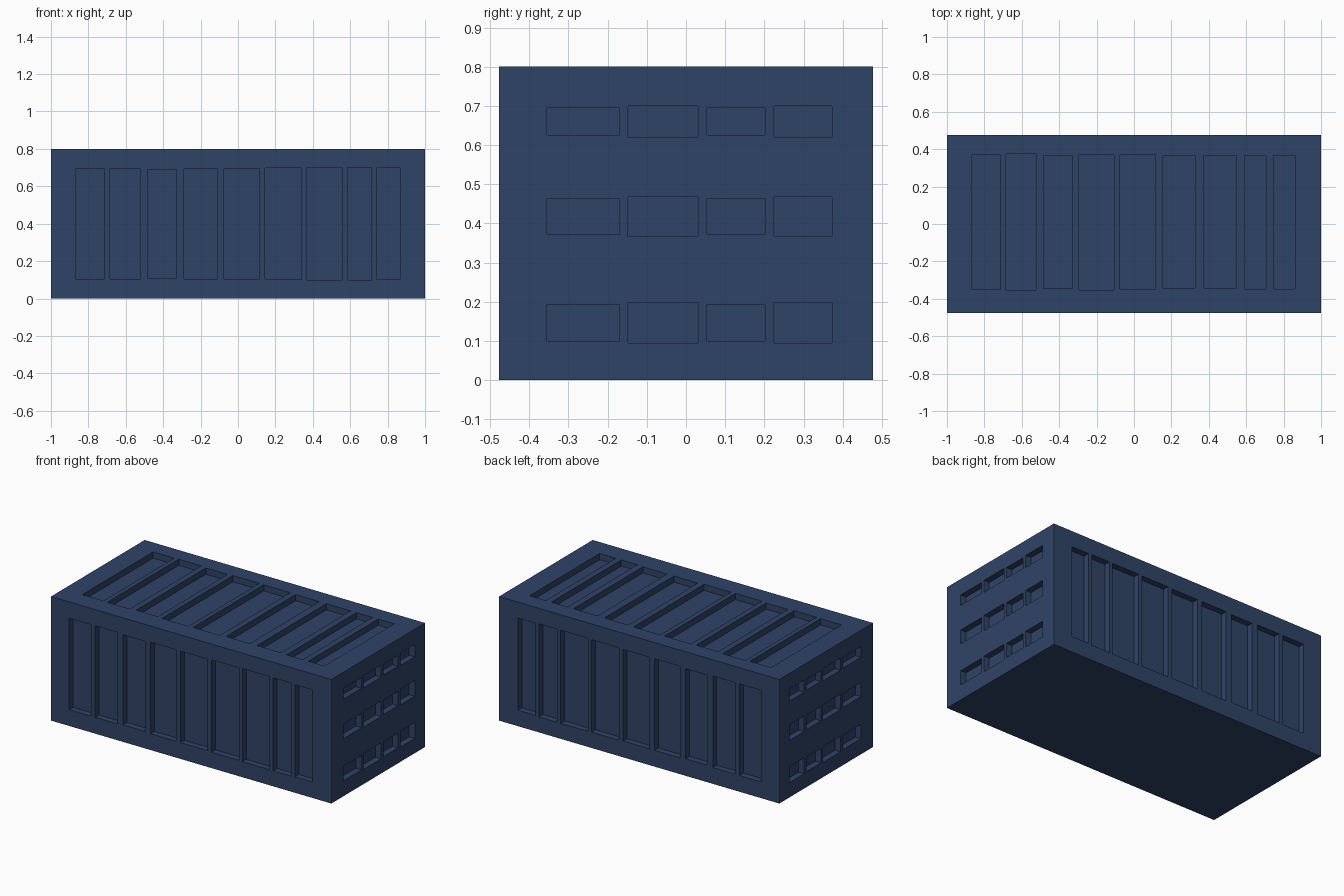
import bpy, bmesh
from mathutils import Vector

if "Cube" in bpy.data.objects:
    bpy.data.objects.remove(bpy.data.objects["Cube"])

HX, HY, H = 1.0, 0.477, 0.8      # half length, half width, height
DEPTH = 0.04                     # recess depth

blue = bpy.data.materials.new("navy_blue")
blue.diffuse_color = (0.028, 0.056, 0.135, 1.0)
blue.use_nodes = True
blue.node_tree.nodes["Principled BSDF"].inputs["Base Color"].default_value = blue.diffuse_color


def add_box(bm, lo, hi):
    """Axis-aligned box between two corners."""
    lo, hi = Vector(lo), Vector(hi)
    verts = bmesh.ops.create_cube(bm, size=1.0)["verts"]
    for v in verts:
        v.co = Vector(a + (b - a) * (c + 0.5) for a, b, c in zip(lo, hi, v.co))


def make_object(name, bm):
    mesh = bpy.data.meshes.new(name)
    bm.to_mesh(mesh)
    bm.free()
    mesh.materials.append(blue)
    obj = bpy.data.objects.new(name, mesh)
    bpy.context.collection.objects.link(obj)
    return obj


# Container shell
bm = bmesh.new()
add_box(bm, (-HX, -HY, 0), (HX, HY, H))
container = make_object("container_body", bm)

cut = bmesh.new()

# Tall side panels: x start, x end, z margin; same on front and back
side_panels = [(-.87, -.715, .105), (-.685, -.525, .105), (-.485, -.33, .11),
               (-.29, -.11, .105), (-.075, .115, .105), (.145, .34, .102),
               (.365, .56, .10), (.585, .715, .10), (.74, .865, .103)]
for x0, x1, m in side_panels:
    for s in (-1, 1):
        ys = sorted((s * (HY - DEPTH), s * (HY + 0.1)))
        add_box(cut, (x0, ys[0], m), (x1, ys[1], H - m))

# Roof panels: x start, x end, y start, y end
roof_panels = [(-.865, -.715, -.35, .37), (-.685, -.525, -.353, .375),
               (-.485, -.33, -.345, .365), (-.295, -.107, -.352, .37),
               (-.075, .115, -.35, .37), (.155, .325, -.342, .365),
               (.375, .547, -.342, .365), (.59, .705, -.347, .365),
               (.745, .86, -.347, .365)]
for x0, x1, y0, y1 in roof_panels:
    add_box(cut, (x0, y0, H - DEPTH), (x1, y1, H + 0.1))

# End vents: four columns by three rows on both ends, alternate columns taller
columns = [(-.355, -.17, 0), (-.148, .031, .005),
           (.054, .202, 0), (.225, .373, .005)]
rows = [(.10, .193), (.372, .463), (.626, .695)]
for y0, y1, pad in columns:
    for z0, z1 in rows:
        for s in (-1, 1):
            xs = sorted((s * (HX - DEPTH), s * (HX + 0.1)))
            add_box(cut, (xs[0], y0, z0 - pad), (xs[1], y1, z1 + pad))

cutter = make_object("recess_cutter", cut)
cutter.hide_render = True

# Carve the recesses and discard the cutter
mod = container.modifiers.new("recesses", "BOOLEAN")
mod.operation = "DIFFERENCE"
mod.solver = "EXACT"
mod.object = cutter
bpy.context.view_layer.objects.active = container
bpy.ops.object.modifier_apply(modifier=mod.name)
bpy.data.objects.remove(cutter, do_unlink=True)
